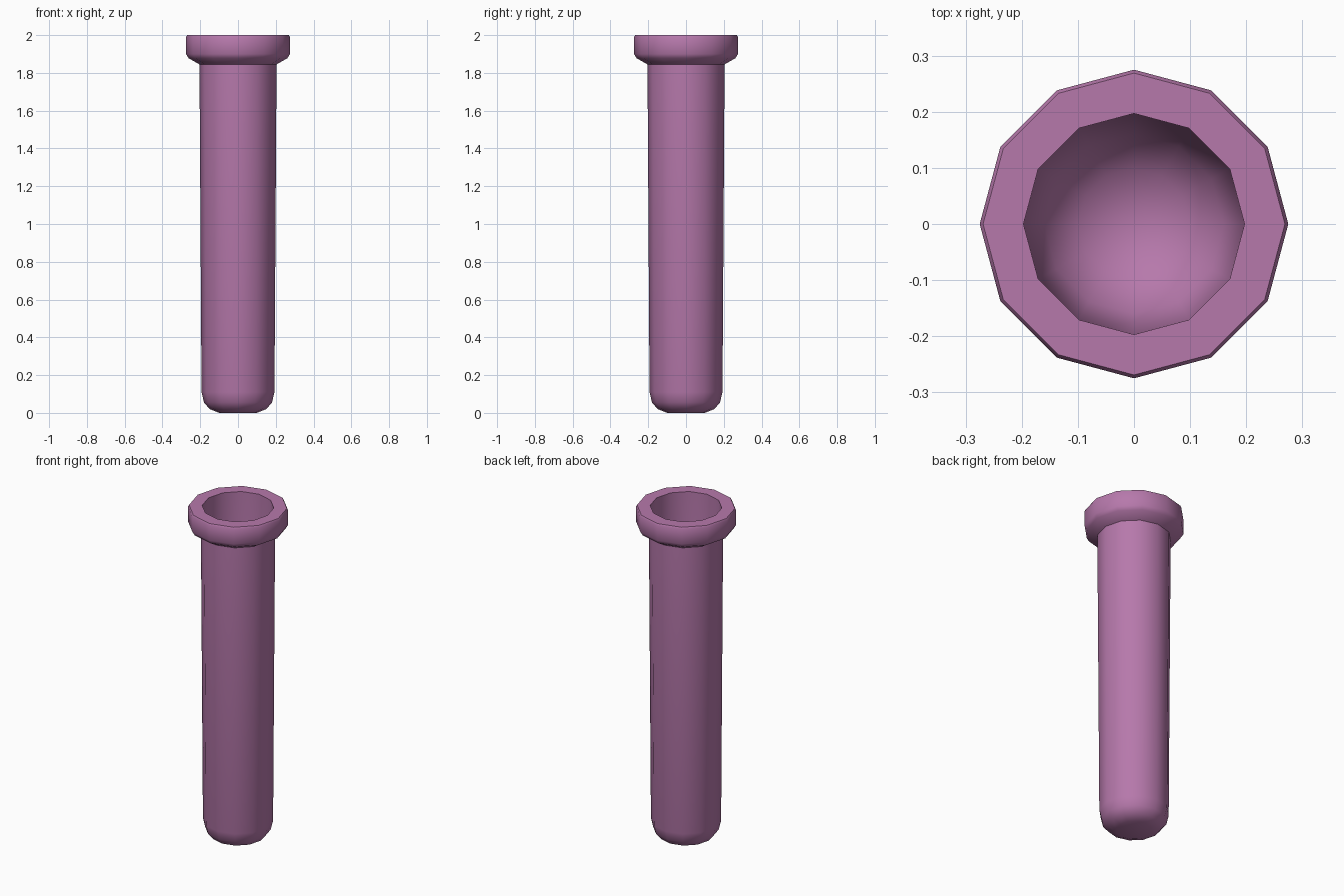
import bpy
import bmesh
import math
from mathutils import Matrix, Vector

default = bpy.data.objects.get("Cube")
if default:
    bpy.data.objects.remove(default, do_unlink=True)

SIDES = 12

# Mauve material
mauve = bpy.data.materials.new("mauve")
mauve.use_nodes = True
colour = (0.47, 0.19, 0.41, 1)
mauve.diffuse_color = colour
mauve.node_tree.nodes["Principled BSDF"].inputs["Base Color"].default_value = colour

# Profile (radius, height): rounded foot, tapered wall, flared collar, hollow inside
outside = [(0, 0), (0.1, 0), (0.15, 0.02), (0.18, 0.055), (0.193, 0.11), (0.204, 1.845)]
collar = [(0.262, 1.878), (0.275, 1.9), (0.275, 1.99), (0.269, 2.0)]
inside = [(0.197, 2.0), (0.186, 0.22), (0.16, 0.13), (0.1, 0.07), (0, 0.04)]


def lathe(name, profile, material):
    """Spin a closed-ended profile around the vertical axis."""
    bm = bmesh.new()
    verts = [bm.verts.new((r, 0, z)) for r, z in profile]
    edges = [bm.edges.new(pair) for pair in zip(verts, verts[1:])]
    bmesh.ops.spin(bm, geom=verts + edges, cent=(0, 0, 0), axis=(0, 0, 1),
                   angle=math.tau, steps=SIDES, use_merge=False)
    bmesh.ops.remove_doubles(bm, verts=bm.verts, dist=0.0005)
    bmesh.ops.recalc_face_normals(bm, faces=bm.faces)
    mesh = bpy.data.meshes.new(name)
    bm.to_mesh(mesh)
    bm.free()
    mesh.materials.append(material)
    obj = bpy.data.objects.new(name, mesh)
    bpy.context.collection.objects.link(obj)
    return obj


tube = lathe("collared_tube", outside + collar + inside, mauve)

# Smooth wall with a crisp mouth and collar joint
bpy.ops.object.select_all(action="DESELECT")
tube.select_set(True)
bpy.context.view_layer.objects.active = tube
bpy.ops.object.shade_smooth_by_angle(angle=math.radians(50))
